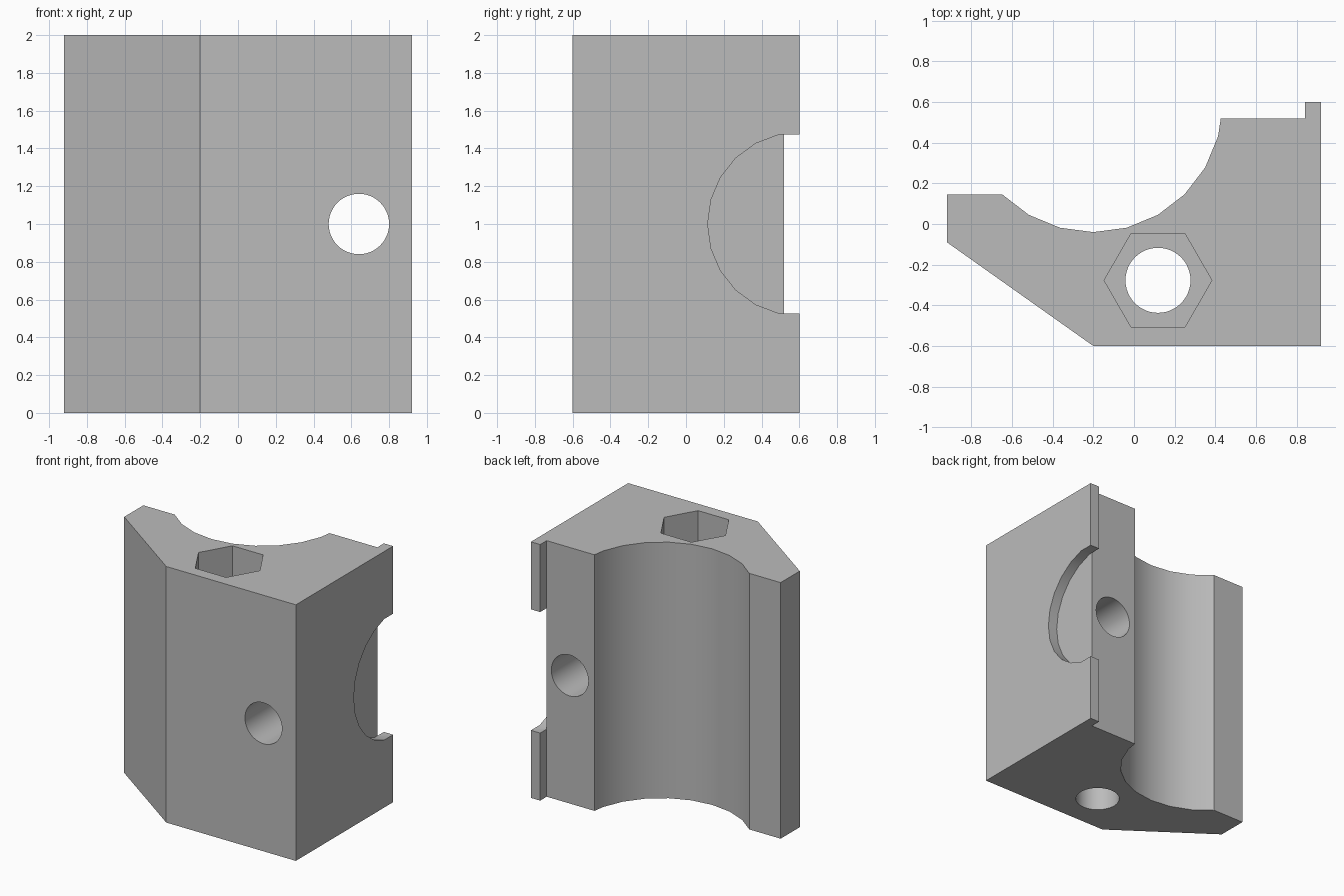
import bpy
import bmesh
from math import sin, cos, radians
from mathutils import Vector

default = bpy.data.objects.get("Cube")
if default:
    bpy.data.objects.remove(default, do_unlink=True)

grey = bpy.data.materials.new("plain grey")
grey.use_nodes = True
colour = (0.5, 0.5, 0.5, 1)
grey.diffuse_color = colour
grey.node_tree.nodes["Principled BSDF"].inputs["Base Color"].default_value = colour


def arc(cx, cy, r, start, step, count):
    angles = [radians(start + step * i) for i in range(count)]
    return [(cx + r * cos(a), cy + r * sin(a)) for a in angles]


def prism(name, outline, axis, low, high):
    """Extrude a flat outline along x, y or z."""
    place = {"x": lambda u, v, w: (w, u, v),
             "y": lambda u, v, w: (u, w, v),
             "z": lambda u, v, w: (u, v, w)}[axis]
    bm = bmesh.new()
    face = bm.faces.new([bm.verts.new(place(u, v, low)) for u, v in outline])
    new = bmesh.ops.extrude_face_region(bm, geom=[face])["geom"]
    bmesh.ops.translate(bm, verts=[g for g in new if isinstance(g, bmesh.types.BMVert)],
                        vec=Vector(place(0, 0, high - low)))
    bmesh.ops.recalc_face_normals(bm, faces=bm.faces)
    mesh = bpy.data.meshes.new(name)
    bm.to_mesh(mesh)
    bm.free()
    mesh.materials.append(grey)
    obj = bpy.data.objects.new(name, mesh)
    bpy.context.collection.objects.link(obj)
    return obj


# Block with a round channel at the back and a thin lip on the left
channel = arc(-0.2, 0.595, 0.635, -135, 15, 9)
outline = [(-0.92, -0.09), (-0.92, 0.146)] + channel + [
    (0.427, 0.52), (0.84, 0.52), (0.84, 0.6), (0.92, 0.6), (0.92, -0.6), (-0.2, -0.6)]
block = prism("clamp_block", outline, "z", 0, 2)

# Shallow rounded recess in the left side, open to the back
rim = arc(0.6, 1, 0.485, 180 - 77, 15.4, 11)
recess = [(0.8, rim[0][1])] + rim + [(0.8, rim[-1][1])]

cutters = [
    prism("side_recess", recess, "x", 0.84, 1.1),
    prism("cross_hole", arc(0.64, 1, 0.16, 0, 7.5, 48), "y", -0.8, 0.8),
    prism("upright_hole", arc(0.118, -0.277, 0.16, 0, 7.5, 48), "z", -0.2, 2.2),
    prism("nut_pocket", arc(0.118, -0.277, 0.265, 0, 60, 6), "z", 1.5, 2.2),
]

bpy.ops.object.select_all(action="DESELECT")
block.select_set(True)
bpy.context.view_layer.objects.active = block
for cutter in cutters:
    cut = block.modifiers.new(cutter.name, "BOOLEAN")
    cut.operation = "DIFFERENCE"
    cut.solver = "EXACT"
    cut.object = cutter
    bpy.ops.object.modifier_apply(modifier=cut.name)
    bpy.data.objects.remove(cutter, do_unlink=True)

bpy.ops.object.shade_smooth_by_angle(angle=radians(30))
